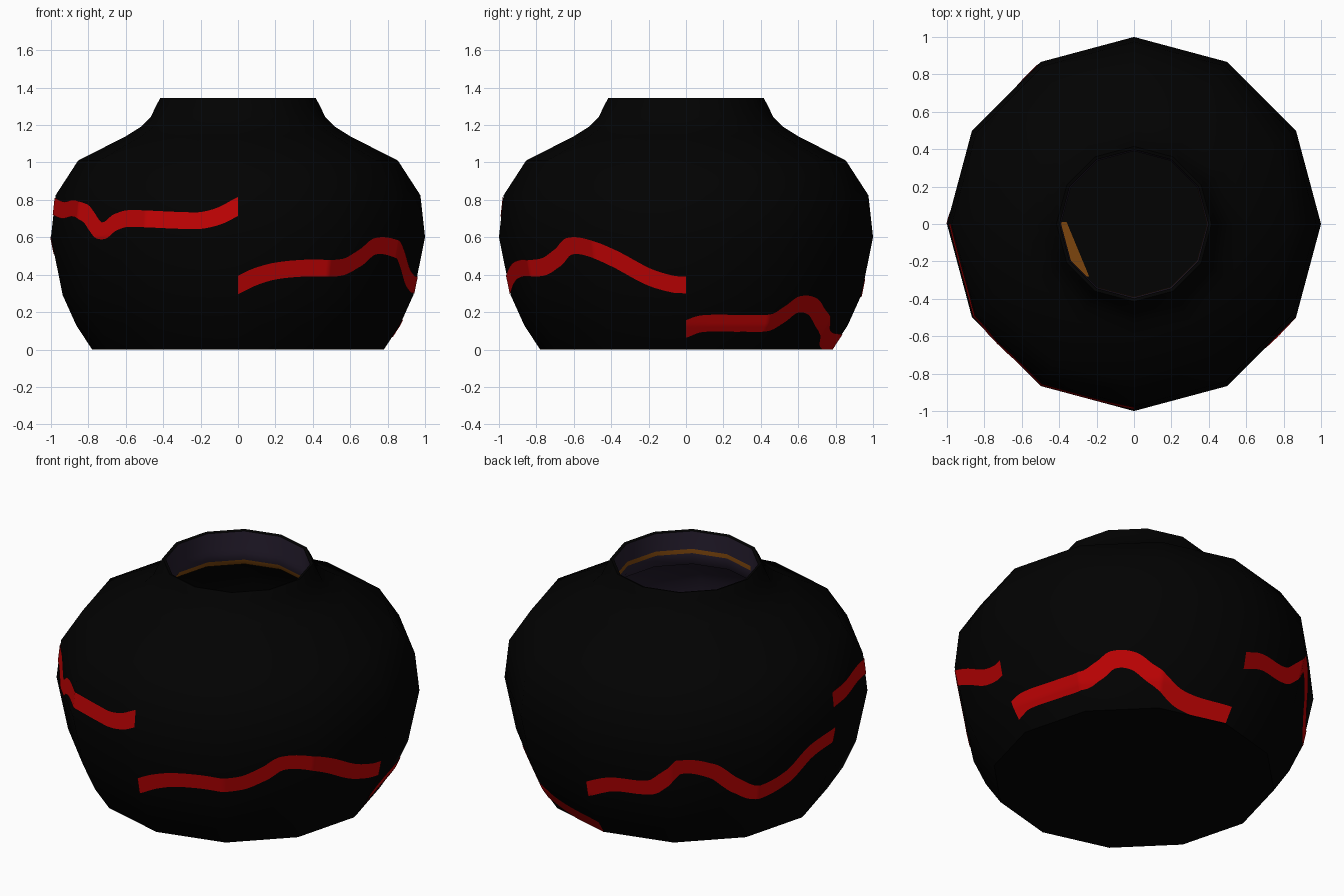
import bpy
import math

if "Cube" in bpy.data.objects:
    bpy.data.objects.remove(bpy.data.objects["Cube"])

SIDES = 12


def material(name, rgb):
    m = bpy.data.materials.new(name)
    m.diffuse_color = (*rgb, 1)
    m.use_nodes = True
    m.node_tree.nodes["Principled BSDF"].inputs["Base Color"].default_value = m.diffuse_color
    return m


black = material("glaze_black", (0.0005, 0.0005, 0.0005))
red = material("stripe_red", (0.53, 0.0008, 0.0012))
purple = material("lining_purple", (0.018, 0.012, 0.026))
orange = material("lining_orange", (0.2, 0.06, 0.004))

OUTER = [(0.78, 0), (0.865, 0.13), (0.937, 0.29), (1.0, 0.6), (0.975, 0.825),
         (0.855, 1.01), (0.6, 1.14), (0.52, 1.19), (0.465, 1.245),
         (0.44, 1.3), (0.415, 1.345)]
NECK = [(0.398, 1.34), (0.392, 1.235), (0.39, 1.21), (0.392, 1.17), (0.41, 1.135)]
CAVITY = [(0.57, 1.09), (0.81, 0.97), (0.925, 0.8), (0.95, 0.6),
          (0.89, 0.31), (0.82, 0.16), (0.74, 0.05)]


def make_object(name, verts, faces, mats, angle):
    me = bpy.data.meshes.new(name)
    me.from_pydata(verts, [], faces)
    me.update()
    for m in mats:
        me.materials.append(m)
    ob = bpy.data.objects.new(name, me)
    bpy.context.collection.objects.link(ob)
    bpy.ops.object.select_all(action='DESELECT')
    ob.select_set(True)
    bpy.context.view_layer.objects.active = ob
    bpy.ops.object.shade_smooth_by_angle(angle=math.radians(angle))
    return ob


# twelve-sided lathe; closed ends get a single polygon cap
def lathe(name, profile, mats, cap_start=False, cap_end=False):
    n = SIDES
    verts = [(r * math.cos(2 * math.pi * k / n), r * math.sin(2 * math.pi * k / n), z)
             for r, z in profile for k in range(n)]
    faces = [(i * n + k, i * n + (k + 1) % n, (i + 1) * n + (k + 1) % n, (i + 1) * n + k)
             for i in range(len(profile) - 1) for k in range(n)]
    if cap_start:
        faces.append(tuple(reversed(range(n))))
    if cap_end:
        last = (len(profile) - 1) * n
        faces.append(tuple(last + k for k in range(n)))
    return make_object(name, verts, faces, mats, 40)


# outer wall with base and rim
lathe("pot_body", OUTER + NECK[:1], [black], cap_start=True)

# inside lining: purple with a stepped orange ring; back left quarter and floor black
lining = lathe("pot_lining", NECK + CAVITY, [black, purple, orange], cap_end=True)
for p in lining.data.polygons:
    c = p.center
    back_left = c.x < 0 and c.y > 0
    if c.z > 1.14:
        ring = 1.21 < c.z < 1.235 if c.x - c.y > 0.1 else c.z < 1.17
        p.material_index = 2 if ring else 1
    elif c.z > 0.06 and not back_left:
        p.material_index = 1

# orange stripe crossing the inside floor
make_object("floor_stripe", [(-0.36, 0.01, 0.055), (-0.47, 0.01, 0.055),
                             (-0.345, -0.29, 0.055), (-0.24, -0.28, 0.055)],
            [(0, 1, 2, 3)], [orange], 40)


def radius_at(z):
    for (r0, z0), (r1, z1) in zip(OUTER, OUTER[1:]):
        if z <= z1:
            return r0 + (r1 - r0) * (z - z0) / (z1 - z0)
    return OUTER[-1][0]


def on_wall(s, z, start, lift=0.004):
    """Point on the faceted wall; s counts facets from the start angle."""
    k = min(int(s), 2)
    f = s - k
    a0 = math.radians(start + 30 * k)
    a1 = a0 + math.radians(30)
    r = radius_at(z) + lift
    return (r * ((1 - f) * math.cos(a0) + f * math.cos(a1)),
            r * ((1 - f) * math.sin(a0) + f * math.sin(a1)), z)


def curve_at(pts, s):
    """Smooth height through the stripe's control points."""
    def slope(i):
        a, b = pts[max(i - 1, 0)], pts[min(i + 1, len(pts) - 1)]
        return (b[1] - a[1]) / (b[0] - a[0])
    for i in range(len(pts) - 1):
        if s <= pts[i + 1][0] + 1e-9:
            break
    (s0, z0), (s1, z1) = pts[i], pts[i + 1]
    h = s1 - s0
    t = (s - s0) / h
    return ((2*t**3 - 3*t*t + 1) * z0 + (t**3 - 2*t*t + t) * h * slope(i)
            + (3*t*t - 2*t**3) * z1 + (t**3 - t*t) * h * slope(i + 1))


# wavy red stripes, one for each quarter of the pot
STRIPES = {
    "stripe_front_right": (-90, [(0, .345), (.2, .39), (.42, .42), (.73, .435), (1.2, .44),
                                 (1.45, .49), (1.66, .552), (1.95, .54), (2.2, .49),
                                 (2.58, .39), (2.85, .35), (3, .345)]),
    "stripe_back_right": (0, [(0, .11), (.2, .138), (.7, .14), (1.05, .145), (1.25, .19),
                              (1.43, .24), (1.65, .23), (1.88, .16), (2.28, .06), (3, .035)]),
    "stripe_back_left": (90, [(0, .325), (.3, .38), (.75, .4), (.95, .475), (1.1, .55),
                              (1.45, .51), (1.72, .405), (1.97, .345), (2.4, .385),
                              (2.7, .5), (3, .56)]),
    "stripe_front_left": (180, [(0, .765), (.4, .745), (.8, .755), (1.1, .73), (1.36, .635),
                                (1.57, .68), (1.75, .7), (2.4, .69), (2.6, .69),
                                (2.8, .715), (3, .765)]),
}
COLS, ROWS = 90, 8
for name, (start, pts) in STRIPES.items():
    verts = []
    for i in range(COLS + 1):
        s = 3 * i / COLS
        z = curve_at(pts, s)
        lo, hi = max(s - 0.03, 0), min(s + 0.03, 3)
        grade = (curve_at(pts, hi) - curve_at(pts, lo)) / (hi - lo) / 0.49
        half = min(0.045 * math.sqrt(1 + grade * grade), 0.06)
        bottom = max(z - half, 0)
        for j in range(ROWS + 1):
            verts.append(on_wall(s, bottom + (z + half - bottom) * j / ROWS, start))
    w = ROWS + 1
    faces = [(i * w + j, (i + 1) * w + j, (i + 1) * w + j + 1, i * w + j + 1)
             for i in range(COLS) for j in range(ROWS)]
    make_object(name, verts, faces, [red], 40)
